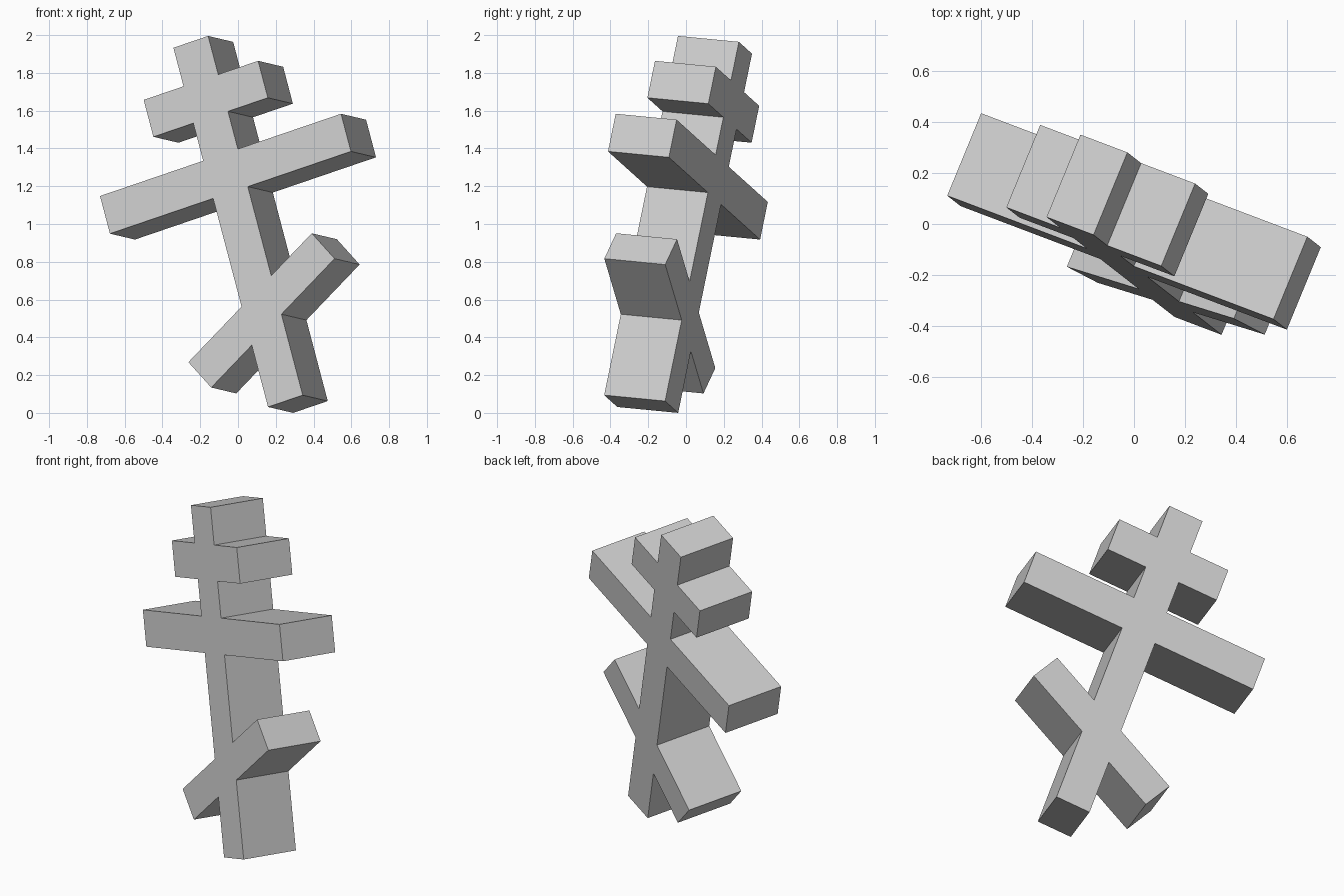
import bpy, bmesh, math
from mathutils import Matrix, Vector

cube = bpy.data.objects.get("Cube")
if cube:
    bpy.data.objects.remove(cube, do_unlink=True)

# Plain grey material
grey = bpy.data.materials.new("stone_grey")
grey.use_nodes = True
colour = (0.6, 0.6, 0.6, 1)
grey.diffuse_color = colour
grey.node_tree.nodes["Principled BSDF"].inputs["Base Color"].default_value = colour

DEPTH = 0.35
HALF = 0.103                 # half width of the upright
BOTTOM, TOP = -0.019, 1.986


def bar(half_length, low, high):
    """Right side of a level crossbar, listed downwards."""
    return [(HALF, high), (half_length, high), (half_length, low), (HALF, low)]


# Upright and two level crossbars, right side from the top down
right = [(HALF, TOP)] + bar(0.34, 1.565, 1.771) + bar(0.716, 1.145, 1.355)
left = [(-x, z) for x, z in reversed(right)]

# Slanted footrest: one arm, turned half round its centre for the other
angle, reach, thick, centre = math.radians(27.4), 0.483, 0.0955, 0.487
c, s = math.cos(angle), math.sin(angle)
rise, drop = HALF * s / c, thick / c
arm = [(HALF, rise + drop),
       (reach * c - thick * s, reach * s + thick * c),
       (reach * c + thick * s, reach * s - thick * c),
       (HALF, rise - drop)]
right_arm = [(x, centre + z) for x, z in arm]
left_arm = [(-x, centre - z) for x, z in arm]

outline = right + right_arm + [(HALF, BOTTOM), (-HALF, BOTTOM)] + left_arm + left

# Extrude the outline into a solid cross
bm = bmesh.new()
face = bm.faces.new([bm.verts.new((x, 0, z)) for x, z in outline])
back = bmesh.ops.extrude_face_region(bm, geom=[face])["geom"]
bmesh.ops.translate(bm, vec=(0, DEPTH, 0),
                    verts=[v for v in back if isinstance(v, bmesh.types.BMVert)])
bmesh.ops.recalc_face_normals(bm, faces=bm.faces)

# Lean the cross: columns are its width, depth and height directions
up = Vector((-0.25, 0.195, 0.949)).normalized()
across = Vector((0.889, -0.336, 0.308))
across = (across - up * across.dot(up)).normalized()
lean = Matrix((across, up.cross(across), up)).transposed().to_4x4()
bm.transform(Matrix.Translation((0.247, -0.390, 0.086)) @ lean)

# Centre on x and y and rest on the ground
lo = [min(v.co[i] for v in bm.verts) for i in range(3)]
hi = [max(v.co[i] for v in bm.verts) for i in range(3)]
bmesh.ops.translate(bm, verts=bm.verts,
                    vec=(-(lo[0] + hi[0]) / 2, -(lo[1] + hi[1]) / 2, -lo[2]))

mesh = bpy.data.meshes.new("three_bar_cross")
bm.to_mesh(mesh)
bm.free()
mesh.materials.append(grey)
bpy.context.collection.objects.link(bpy.data.objects.new("three_bar_cross", mesh))
